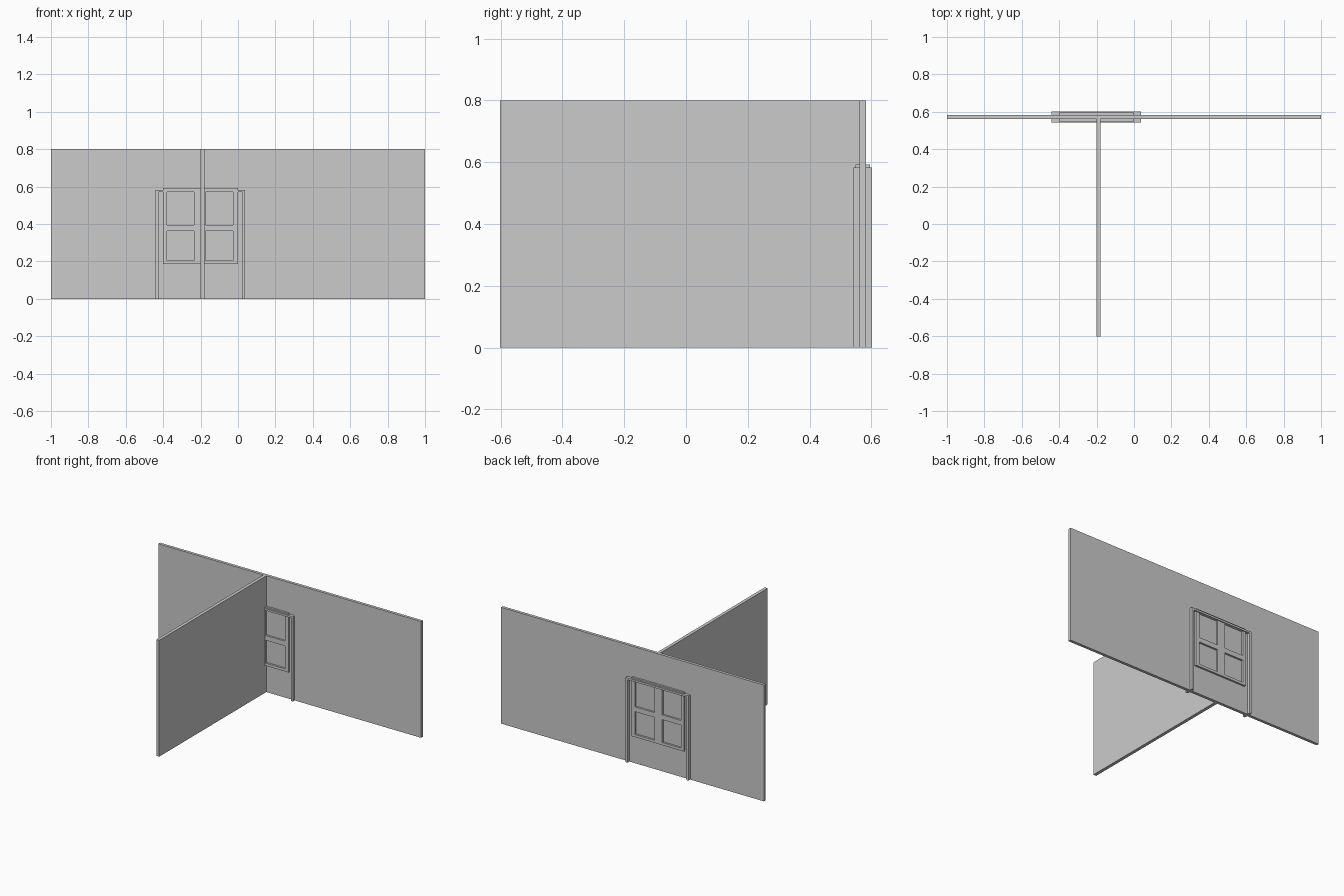
import bpy, bmesh

if "Cube" in bpy.data.objects:
    bpy.data.objects.remove(bpy.data.objects["Cube"])

WALL_Y = 0.572  # mid-plane of the long wall


def panel(name, xs, zs, depth, holes=(), y=WALL_Y):
    """Upright panel on an x/z grid, with some cells left open, centred on y."""
    bm = bmesh.new()
    rows = [[bm.verts.new((x, y - depth / 2, z)) for x in xs] for z in zs]
    for j in range(len(zs) - 1):
        for i in range(len(xs) - 1):
            if (i, j) not in holes:
                bm.faces.new((rows[j][i], rows[j][i + 1],
                              rows[j + 1][i + 1], rows[j + 1][i]))
    # extrude the sheet into a closed solid
    ext = bmesh.ops.extrude_face_region(bm, geom=bm.faces[:], use_keep_orig=True)
    moved = [g for g in ext["geom"] if isinstance(g, bmesh.types.BMVert)]
    bmesh.ops.translate(bm, verts=moved, vec=(0, depth, 0))
    bmesh.ops.recalc_face_normals(bm, faces=bm.faces[:])
    mesh = bpy.data.meshes.new(name)
    bm.to_mesh(mesh)
    bm.free()
    obj = bpy.data.objects.new(name, mesh)
    bpy.context.collection.objects.link(obj)
    return obj


# Walls in a T plan
panel("long_wall", [-1, 1], [0, 0.8], 0.02)
y0, y1 = -0.602, 0.57
panel("dividing_wall", [-0.2, -0.178], [0, 0.8], y1 - y0, y=(y0 + y1) / 2)

# Door casing: two thin posts and a header, standing proud on both sides
panel("door_casing", [-0.44, -0.425, 0.023, 0.038], [0, 0.57, 0.583], 0.06,
      holes={(1, 0)})

# Four-pane window frame, shallower than the casing
panel("window_frame", [-0.4, -0.38, -0.235, -0.175, -0.028, 0],
      [0.187, 0.205, 0.362, 0.395, 0.571, 0.592], 0.046,
      holes={(i, j) for i in (1, 3) for j in (1, 3)})
